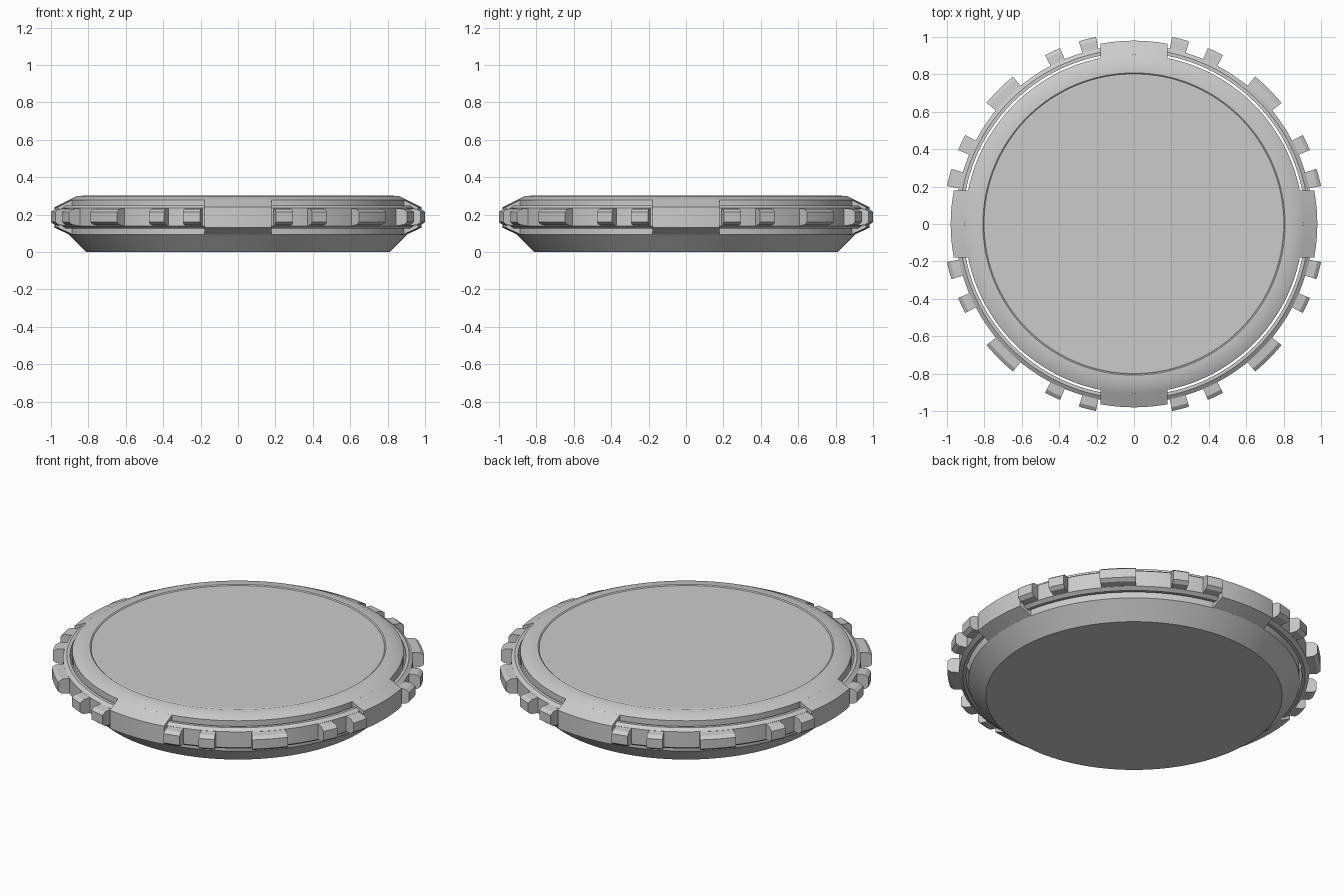
import bpy, bmesh
from math import sin, cos, radians, sqrt, pi

if "Cube" in bpy.data.objects:
    bpy.data.objects.remove(bpy.data.objects["Cube"])


def finish(name, bm):
    bmesh.ops.recalc_face_normals(bm, faces=bm.faces[:])
    me = bpy.data.meshes.new(name)
    bm.to_mesh(me)
    bm.free()
    ob = bpy.data.objects.new(name, me)
    bpy.context.collection.objects.link(ob)
    bpy.context.view_layer.objects.active = ob
    bpy.ops.object.select_all(action='DESELECT')
    ob.select_set(True)
    bpy.ops.object.shade_smooth_by_angle(angle=radians(24))
    return ob


def loft(bm, rows):
    """Skin equal closed sections and cap both ends."""
    rings = [[bm.verts.new(p) for p in row] for row in rows]
    n = len(rings[0])
    for a, b in zip(rings, rings[1:]):
        for i in range(n):
            j = (i + 1) % n
            bm.faces.new((a[i], a[j], b[j], b[i]))
    bm.faces.new(rings[0])
    bm.faces.new(rings[-1])


def arc(bm, section, a0, a1, turn, step=1.5):
    n = max(2, round((a1 - a0) / step))
    angles = [radians(turn + a0 + (a1 - a0) * k / n) for k in range(n + 1)]
    loft(bm, [[(r * cos(a), r * sin(a), z) for r, z in section] for a in angles])


# Disc body: bevelled underside, upright wall, sloped rim and shallow top groove
profile = [(0.81, 0), (0.905, 0.095), (0.905, 0.278), (0.86, 0.30),
           (0.808, 0.302), (0.802, 0.297), (0.796, 0.30)]
N = 160
bm = bmesh.new()
loft(bm, [[(r * cos(2 * pi * k / N), r * sin(2 * pi * k / N), z) for k in range(N)]
          for r, z in profile])
finish("disc_body", bm)

block_sec = [(0.89, 0.27), (0.905, 0.278), (0.98, 0.24),
             (0.98, 0.13), (0.905, 0.095), (0.89, 0.11)]
ring_sec = [(0.917, 0.125), (0.917, 0.25), (0.935, 0.25), (0.956, 0.235),
            (0.956, 0.14), (0.935, 0.125)]
tooth_sec = [(0.945, 0.14), (0.945, 0.235), (1.0, 0.23), (1.02, 0.215),
             (1.02, 0.16), (1.0, 0.145)]
teeth = [(11.5, 16.8), (22.8, 27.8), (39.4, 50.6), (62.2, 67.2), (73.2, 78.5)]

for q in range(4):
    turn = 90 * q
    # Parallel-sided block joining the disc to the outer ring
    bm = bmesh.new()
    ys = [-0.18 + 0.36 * k / 14 for k in range(15)]
    rows = []
    for y in ys:
        row = []
        for r, z in block_sec:
            x = sqrt(r * r - y * y)
            c, s = cos(radians(turn)), sin(radians(turn))
            row.append((c * x - s * y, s * x + c * y, z))
        rows.append(row)
    loft(bm, rows)
    finish(f"side_block_{q + 1}", bm)

    # Floating ring segment between blocks
    bm = bmesh.new()
    arc(bm, ring_sec, 10.6, 79.4, turn)
    finish(f"ring_segment_{q + 1}", bm)

    # Grip teeth on the ring segment
    bm = bmesh.new()
    for a0, a1 in teeth:
        arc(bm, tooth_sec, a0, a1, turn)
    finish(f"grip_teeth_{q + 1}", bm)
